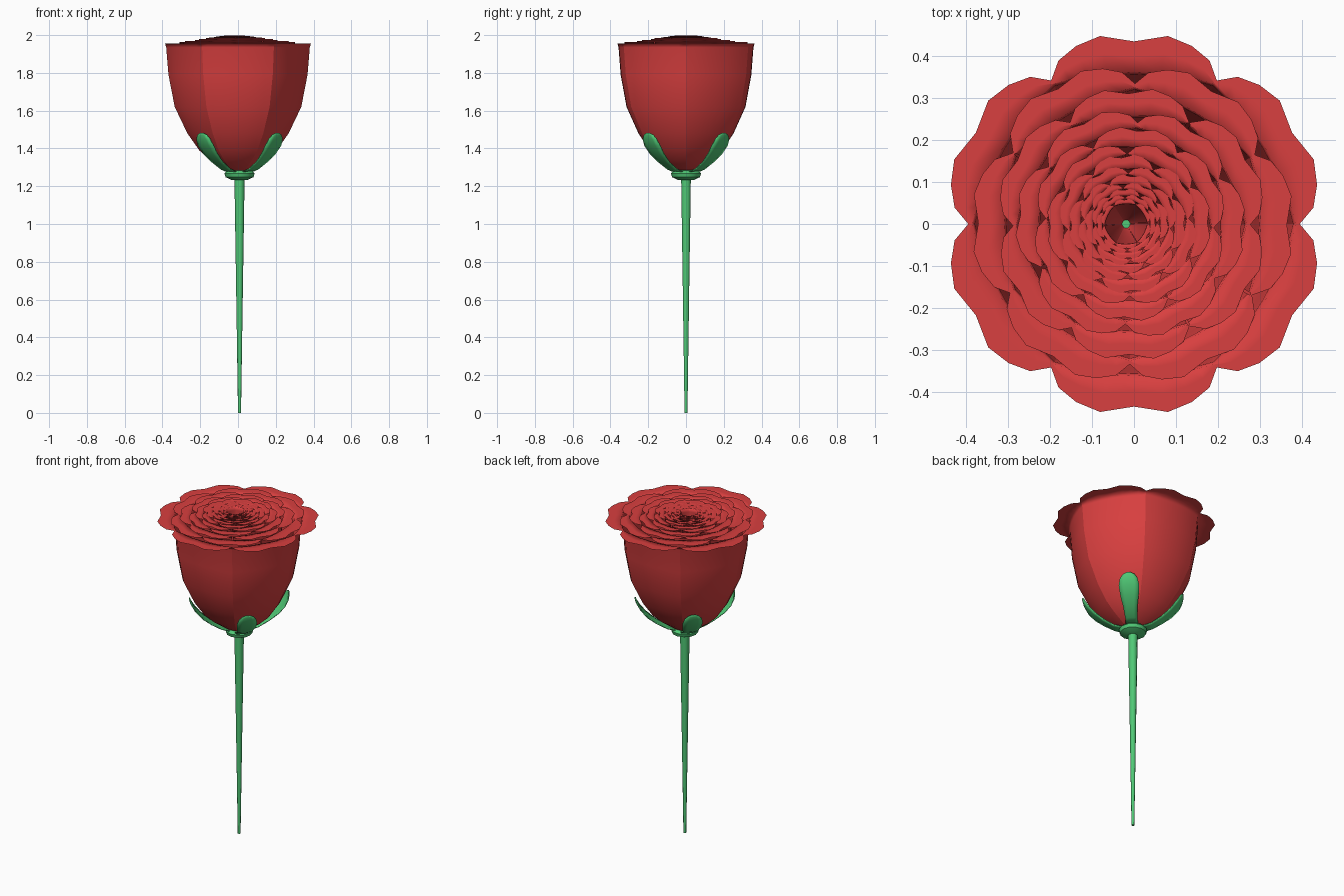
import bpy, bmesh, math, random

cube = bpy.data.objects.get("Cube")
if cube:
    bpy.data.objects.remove(cube, do_unlink=True)
random.seed(4)


def material(name, rgb):
    m = bpy.data.materials.new(name)
    m.use_nodes = True
    color = (*rgb, 1)
    m.diffuse_color = color
    m.node_tree.nodes["Principled BSDF"].inputs["Base Color"].default_value = color
    return m


RED = material("petal red", (0.69, 0.05, 0.05))
GREEN = material("stem green", (0.08, 0.58, 0.18))


def add_grid(bm, rows, closed=False):
    """Skin a list of point rows with quads."""
    verts = [[bm.verts.new(p) for p in row] for row in rows]
    for low, high in zip(verts, verts[1:]):
        n = len(low)
        for j in range(n if closed else n - 1):
            k = (j + 1) % n
            bm.faces.new((low[j], low[k], high[k], high[j]))
    return verts


def finish(name, bm, mat, angle=None):
    mesh = bpy.data.meshes.new(name)
    bm.to_mesh(mesh)
    bm.free()
    mesh.materials.append(mat)
    obj = bpy.data.objects.new(name, mesh)
    bpy.context.collection.objects.link(obj)
    mesh.shade_smooth()
    if angle:
        bpy.ops.object.select_all(action="DESELECT")
        obj.select_set(True)
        bpy.context.view_layer.objects.active = obj
        bpy.ops.object.shade_smooth_by_angle(angle=math.radians(angle))
    return obj


# Petals: a curved wall that folds out into a flat, lobed rim
WALL = [(0.03, 1.275), (0.08, 1.29), (0.15, 1.34), (0.205, 1.39), (0.268, 1.48),
        (0.335, 1.62), (0.368, 1.79), (0.38, 1.935), (0.386, 1.955)]
HALF_LOBE = [(0, 0.436), (0.33, 0.456), (0.58, 0.447), (0.8, 0.43), (1, 0.39)]
LOBE = [(-u, r) for u, r in HALF_LOBE[:0:-1]] + HALF_LOBE
BASE_Z, RIM_Z = 1.275, 1.955


def petal_layer(index):
    scale = 0.845 ** index
    lift = 0.05 * (1 - scale)
    shift = -0.022 * (1 - scale)
    twist = 30 + 30 * index + (random.uniform(-6, 6) if index > 2 else 0)
    bm = bmesh.new()
    for k in range(6):
        jitter = random.uniform(-1.5, 1.5) if index else 0

        def point(u, radius, z, spread):
            a = math.radians(twist + 60 * k + jitter + spread * u)
            return (shift + scale * radius * math.cos(a), scale * radius * math.sin(a), z)

        rows = []
        for radius, z in WALL:
            top = z + lift * (z - BASE_Z) / (RIM_Z - BASE_Z)
            rows.append([point(u, radius * (1 - 0.06 * (1 - u * u)), top, 30)
                         for u, _ in LOBE])
        for t in (0.5, 1):
            row = []
            for u, edge in LOBE:
                inner = WALL[-1][0] * (1 - 0.06 * (1 - u * u))
                row.append(point(u, inner + (edge - inner) * t, RIM_Z + lift, 30 + t))
            rows.append(row)
        add_grid(bm, rows)
    finish(f"petal_layer_{index + 1}", bm, RED)


for i in range(13):
    petal_layer(i)

# Stem and calyx: lathed profiles on a slightly offset axis
AXIS_X = 0.008


def lathe(name, profile, sides, angle):
    bm = bmesh.new()
    rows = [[(AXIS_X + r * math.cos(math.tau * j / sides), r * math.sin(math.tau * j / sides), z)
             for j in range(sides)] for r, z in profile]
    verts = add_grid(bm, rows, closed=True)
    bm.faces.new(verts[0][::-1])
    bm.faces.new(verts[-1])
    finish(name, bm, GREEN, angle)


lathe("stem", [(0.008, 0), (0.017, 0.6), (0.027, 1.25)], 10, 50)
lathe("calyx", [(0.04, 1.232), (0.074, 1.248), (0.08, 1.268), (0.066, 1.282), (0.03, 1.29)], 12, 35)

# Sepals: four rounded leaves cupping the bloom (radius, height, half width)
SEPAL = [(0.05, 1.27, 0.035), (0.11, 1.288, 0.034), (0.17, 1.325, 0.04), (0.225, 1.37, 0.052),
         (0.262, 1.415, 0.058), (0.28, 1.45, 0.05), (0.286, 1.472, 0.033), (0.287, 1.482, 0.012)]
for k, side in enumerate(("back_left", "back_right", "front_right", "front_left")):
    a = math.radians(45 + 90 * k)
    c, s = math.cos(a), math.sin(a)
    bm = bmesh.new()
    rows = []
    for r, z, w in SEPAL:
        row = []
        for u in (-1, -0.5, 0, 0.5, 1):
            d = r - 0.12 * w * u * u
            row.append((AXIS_X + d * c - u * w * s, d * s + u * w * c, z))
        rows.append(row)
    add_grid(bm, rows)
    sepal = finish(f"sepal_{side}", bm, GREEN)
    solid = sepal.modifiers.new("thickness", "SOLIDIFY")
    solid.thickness = 0.006
